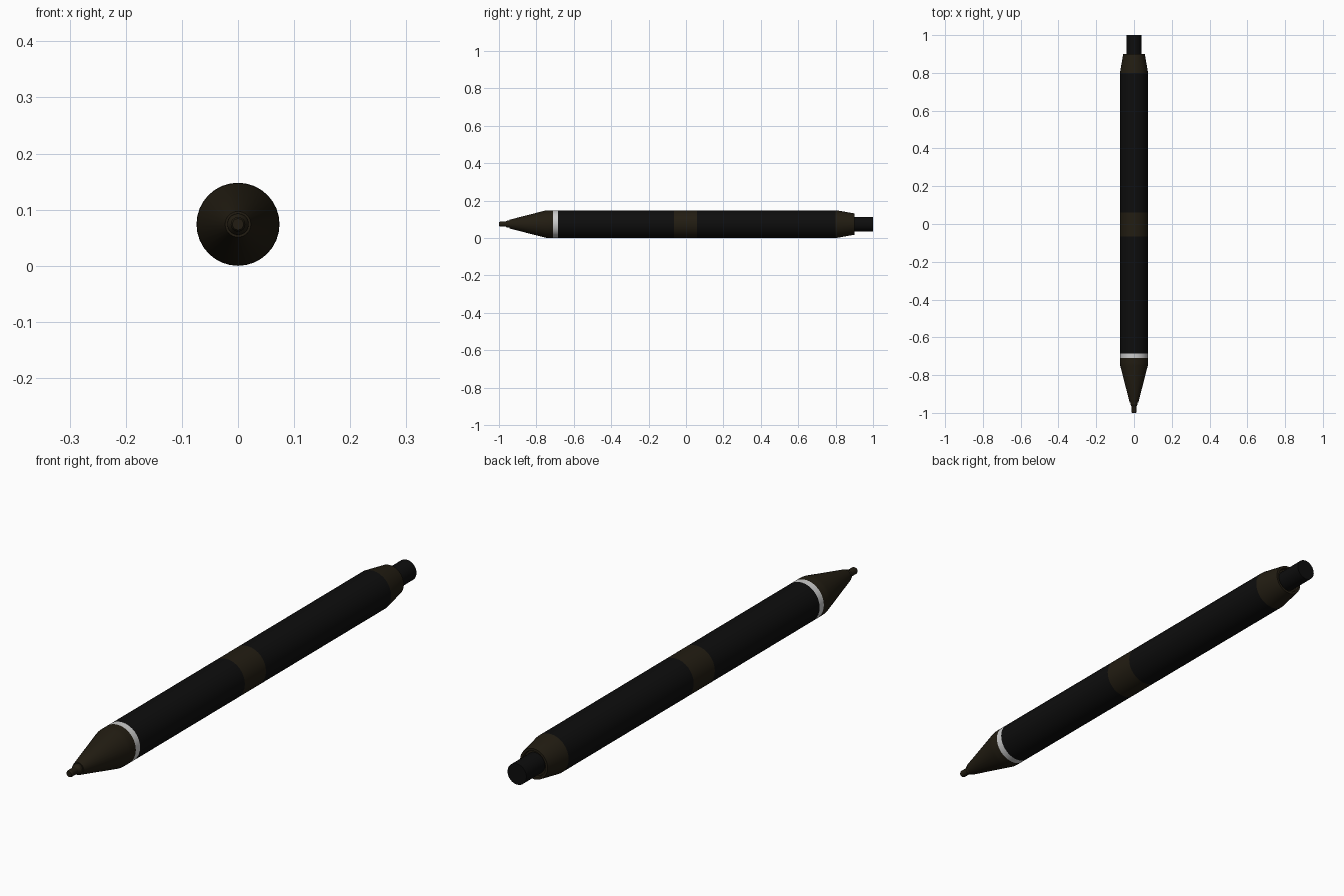
import bpy, bmesh, math

if "Cube" in bpy.data.objects:
    bpy.data.objects.remove(bpy.data.objects["Cube"])

R = 0.074      # barrel radius, also the height of the pen's axis
SIDES = 32


def material(name, rgb):
    m = bpy.data.materials.new(name)
    m.diffuse_color = (*rgb, 1)
    m.use_nodes = True
    m.node_tree.nodes["Principled BSDF"].inputs["Base Color"].default_value = m.diffuse_color
    return m


black = material("black", (0.004, 0.004, 0.004))
bronze = material("dark_bronze", (0.016, 0.012, 0.006))
silver = material("silver", (0.6, 0.58, 0.6))


def lathe(name, profile, mat):
    """Revolve (y, radius) points around the pen's long axis."""
    bm = bmesh.new()
    verts = [bm.verts.new((0, y, r)) for y, r in profile]
    edges = [bm.edges.new(pair) for pair in zip(verts, verts[1:])]
    bmesh.ops.spin(bm, geom=verts + edges, cent=(0, 0, 0), axis=(0, 1, 0),
                   angle=math.tau, steps=SIDES, use_duplicate=False)
    bmesh.ops.remove_doubles(bm, verts=bm.verts, dist=1e-5)
    bmesh.ops.recalc_face_normals(bm, faces=bm.faces)
    mesh = bpy.data.meshes.new(name)
    bm.to_mesh(mesh)
    bm.free()
    mesh.materials.append(mat)
    obj = bpy.data.objects.new(name, mesh)
    obj.location.z = R
    bpy.context.collection.objects.link(obj)
    bpy.ops.object.select_all(action='DESELECT')
    obj.select_set(True)
    bpy.context.view_layer.objects.active = obj
    bpy.ops.object.shade_smooth_by_angle(angle=math.radians(30))


def tube(name, y0, y1, r, mat):
    lathe(name, [(y0, 0), (y0, r), (y1, r), (y1, 0)], mat)


# Writing point and tapered nose
lathe("nib", [(-1.0, 0), (-1.0, 0.010), (-0.995, 0.013), (-0.965, 0.013),
              (-0.955, 0.019), (-0.94, 0.019), (-0.94, 0)], bronze)
lathe("nose_cone", [(-0.945, 0), (-0.945, 0.023), (-0.75, 0.073),
                    (-0.735, R), (-0.71, R), (-0.71, 0)], bronze)

# Barrel sections with the ring and the middle band
tube("nose_ring", -0.71, -0.685, R, silver)
tube("front_barrel", -0.685, -0.065, R, black)
tube("middle_band", -0.065, 0.06, R, bronze)
tube("rear_barrel", 0.06, 0.80, R, black)

# Tapered end with a shallow recess, and the push button
lathe("end_cap", [(0.80, 0), (0.80, R), (0.81, 0.073), (0.90, 0.057),
                  (0.90, 0.048), (0.89, 0.046), (0.89, 0)], bronze)
tube("push_button", 0.885, 1.0, 0.039, black)
